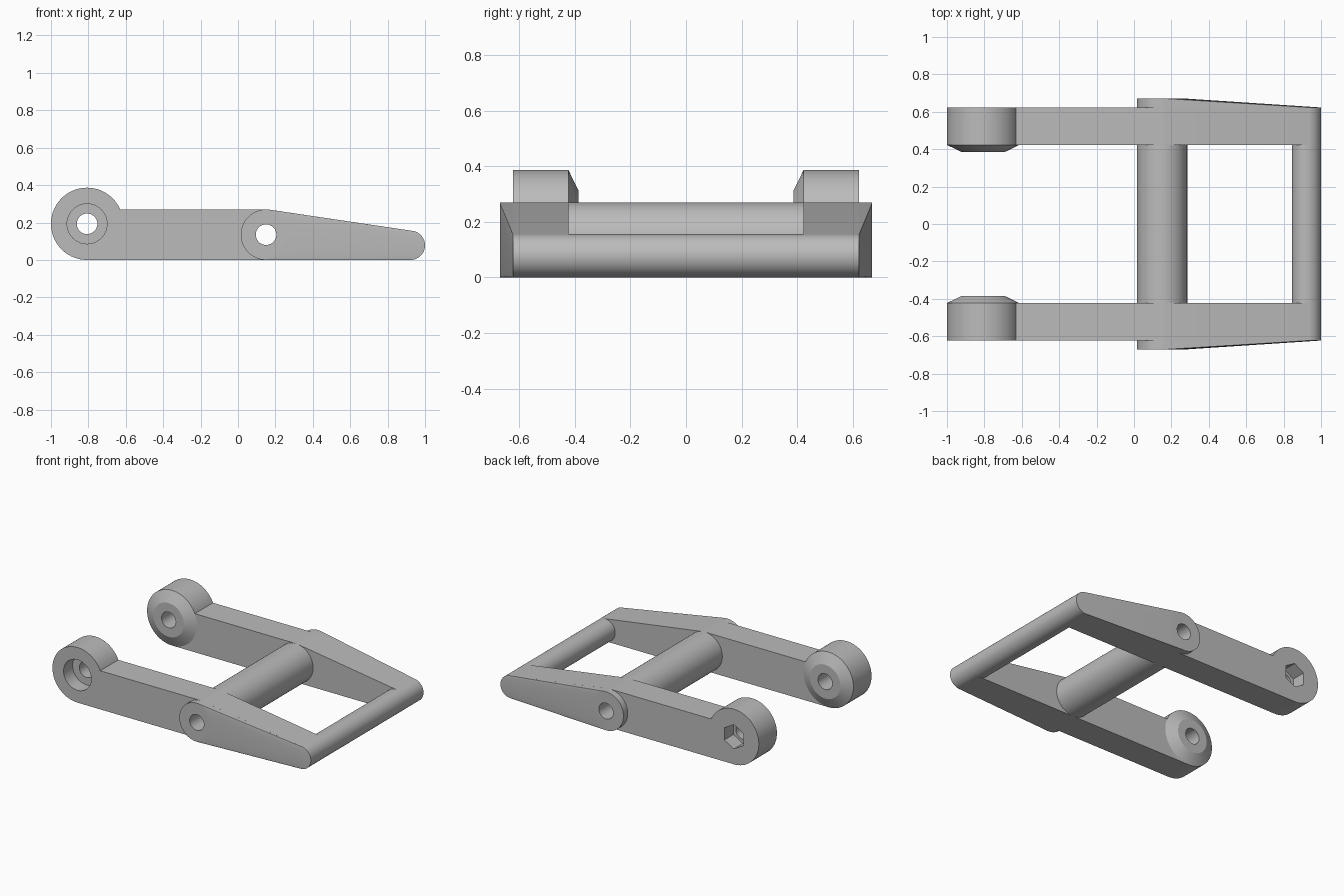
import bpy
import bmesh
from math import sin, cos, radians, asin, degrees

cube = bpy.data.objects.get("Cube")
if cube:
    bpy.data.objects.remove(cube, do_unlink=True)

grey = bpy.data.materials.new("plain_grey")
grey.use_nodes = True
grey.diffuse_color = (0.5, 0.5, 0.5, 1)
grey.node_tree.nodes["Principled BSDF"].inputs["Base Color"].default_value = (0.5, 0.5, 0.5, 1)

# Main dimensions: centres are (x, z), widths are along y
HINGE, HINGE_R = (-0.807, 0.193), 0.193
PIVOT, PIVOT_R = (0.15, 0.135), 0.135
TIP, TIP_R = (0.922, 0.078), 0.078
INNER, OUTER, PAD = 0.423, 0.623, 0.67
BORE_R = 0.055


def arc(centre, radius, start, end, steps):
    """Points (x, z) along an arc, angles in degrees."""
    angles = [radians(start + (end - start) * i / steps) for i in range(steps + 1)]
    return [(centre[0] + radius * cos(a), centre[1] + radius * sin(a)) for a in angles]


def finish(name, bm):
    bmesh.ops.recalc_face_normals(bm, faces=bm.faces)
    mesh = bpy.data.meshes.new(name)
    bm.to_mesh(mesh)
    bm.free()
    mesh.materials.append(grey)
    obj = bpy.data.objects.new(name, mesh)
    bpy.context.collection.objects.link(obj)
    return obj


def hull(name, rings, sides=64):
    """Convex solid around rings given as (centre, radius, y)."""
    bm = bmesh.new()
    for centre, radius, y in rings:
        for x, z in arc(centre, radius, 90, 450, sides)[:-1]:
            bm.verts.new((x, y, z))
    result = bmesh.ops.convex_hull(bm, input=bm.verts)
    loose = {v for v in result["geom_interior"] if isinstance(v, bmesh.types.BMVert)}
    bmesh.ops.delete(bm, geom=list(loose), context="VERTS")
    bmesh.ops.dissolve_limit(bm, angle_limit=radians(0.2), verts=bm.verts, edges=bm.edges)
    return finish(name, bm)


def extrude_outline(name, outline, y0, y1):
    bm = bmesh.new()
    face = bm.faces.new([bm.verts.new((x, y0, z)) for x, z in outline])
    moved = bmesh.ops.extrude_face_region(bm, geom=[face])["geom"]
    verts = [v for v in moved if isinstance(v, bmesh.types.BMVert)]
    bmesh.ops.translate(bm, vec=(0, y1 - y0, 0), verts=verts)
    # the first face is kept as the cap when extruding a lone face
    if not any(f.calc_center_median().y == y0 for f in bm.faces):
        bmesh.ops.holes_fill(bm, edges=bm.edges)
    return finish(name, bm)


def cut(obj, cutters):
    """Cut the holes, bake the result and shade it."""
    for cutter in cutters:
        mod = obj.modifiers.new("hole", "BOOLEAN")
        mod.operation = "DIFFERENCE"
        mod.solver = "EXACT"
        mod.object = cutter
    depsgraph = bpy.context.evaluated_depsgraph_get()
    baked = bpy.data.meshes.new_from_object(obj.evaluated_get(depsgraph))
    obj.modifiers.clear()
    obj.data = baked
    bpy.ops.object.select_all(action="DESELECT")
    obj.select_set(True)
    bpy.context.view_layer.objects.active = obj
    bpy.ops.object.shade_smooth_by_angle(angle=radians(20))


# Cutters: bores run right through, pockets sink in from the outer faces
hinge_bore = hull("hinge_bore_cutter", [(HINGE, BORE_R, -1), (HINGE, BORE_R, 1)], 48)
pivot_bore = hull("pivot_bore_cutter", [(PIVOT, BORE_R, -1), (PIVOT, BORE_R, 1)], 48)
head_pocket = hull("bolt_head_cutter", [(HINGE, 0.107, -1), (HINGE, 0.107, -0.523)], 48)
nut_pocket = hull("nut_cutter", [(HINGE, 0.085, 1), (HINGE, 0.085, 0.523)], 6)
helpers = [hinge_bore, pivot_bore, head_pocket, nut_pocket]

# Side arm outline: round hinge eye, straight bar, tapered rounded tip
bar_top = 2 * PIVOT_R
notch = degrees(asin((bar_top - HINGE[1]) / HINGE_R))
outline = (arc(HINGE, HINGE_R, notch, 270, 48)
           + arc(TIP, TIP_R, -90, 81.5, 32)
           + arc(PIVOT, PIVOT_R, 81.5, 90, 2))

for side, end, pocket in ((-1, "front", head_pocket), (1, "back", nut_pocket)):
    arm = extrude_outline(end + "_arm", outline, side * INNER, side * OUTER)
    cut(arm, [hinge_bore, pivot_bore, pocket])

    # Cone on the inner face of the hinge eye
    cone = hull(end + "_hinge_cone", [(HINGE, HINGE_R, side * INNER),
                                      (HINGE, 0.118, side * 0.386)])
    cut(cone, [hinge_bore])

    # Raised outer pad fading towards the tip
    pad = hull(end + "_outer_pad", [(PIVOT, PIVOT_R, side * OUTER),
                                    (PIVOT, PIVOT_R, side * PAD),
                                    (TIP, TIP_R, side * OUTER)])
    cut(pad, [pivot_bore])

# Cross rods joining the arms
pivot_rod = hull("pivot_rod", [(PIVOT, PIVOT_R, -INNER), (PIVOT, PIVOT_R, INNER)])
cut(pivot_rod, [pivot_bore])
tip_rod = hull("tip_rod", [(TIP, TIP_R, -INNER), (TIP, TIP_R, INNER)])
cut(tip_rod, [])

for helper in helpers:
    bpy.data.objects.remove(helper, do_unlink=True)
